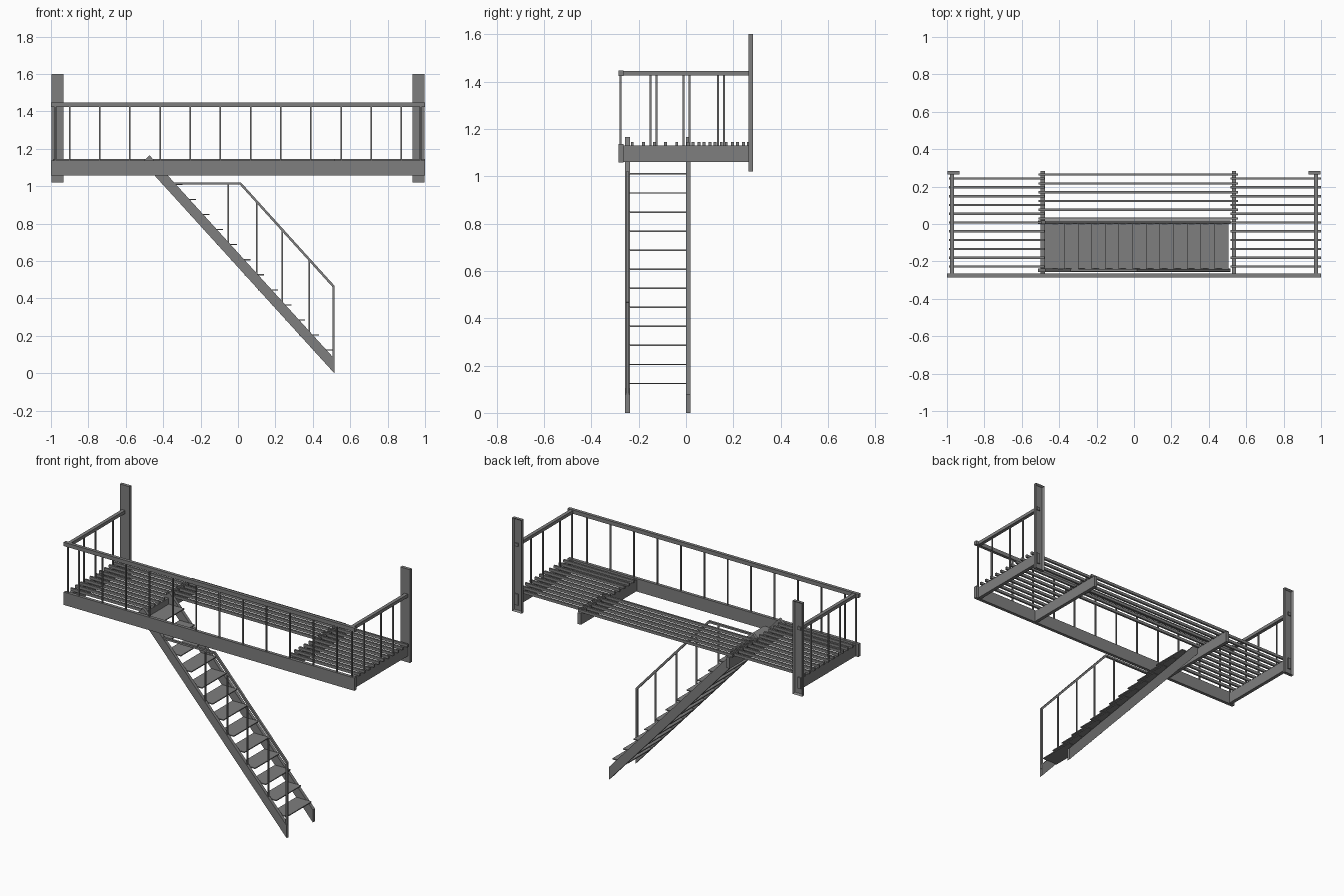
import bpy, bmesh
from mathutils import Vector

cube = bpy.data.objects.get("Cube")
if cube:
    bpy.data.objects.remove(cube, do_unlink=True)

steel = bpy.data.materials.new("grey steel")
steel.use_nodes = True
COLOUR = (0.21, 0.21, 0.21, 1)
steel.diffuse_color = COLOUR
steel.node_tree.nodes["Principled BSDF"].inputs["Base Color"].default_value = COLOUR


def finish(name, bm):
    bmesh.ops.recalc_face_normals(bm, faces=bm.faces)
    mesh = bpy.data.meshes.new(name)
    bm.to_mesh(mesh)
    bm.free()
    mesh.materials.append(steel)
    ob = bpy.data.objects.new(name, mesh)
    bpy.context.collection.objects.link(ob)
    return ob


def add_box(bm, x, y, z):
    """Box from (min, max) pairs."""
    verts = bmesh.ops.create_cube(bm, size=1)["verts"]
    for v in verts:
        v.co = Vector([(a + b) / 2 + c * (b - a) for (a, b), c in zip((x, y, z), v.co)])


def boxes(name, items):
    bm = bmesh.new()
    for item in items:
        add_box(bm, *item)
    return finish(name, bm)


def around(c, w):
    return (c - w / 2, c + w / 2)


def prism(name, outline, y):
    """Extrude an x-z outline between two y values."""
    bm = bmesh.new()
    face = bm.faces.new([bm.verts.new((px, y[0], pz)) for px, pz in outline])
    new = bmesh.ops.extrude_face_region(bm, geom=[face])["geom"]
    moved = [g for g in new if isinstance(g, bmesh.types.BMVert)]
    bmesh.ops.translate(bm, verts=moved, vec=(0, y[1] - y[0], 0))
    return finish(name, bm)


# Wall posts: channels open to the back
for side, sx in (("right", -1), ("left", 1)):
    bm = bmesh.new()
    add_box(bm, around(sx * 0.965, 0.066), (0.264, 0.284), (1.02, 1.6))
    bm.normal_update()
    back = [f for f in bm.faces if f.normal.y > 0.9]
    bmesh.ops.inset_region(bm, faces=back, thickness=0.012, depth=0)
    bmesh.ops.translate(bm, verts=back[0].verts, vec=(0, -0.012, 0))
    finish(side + "_wall_post", bm)

# Deck frame
FRONT = (-0.285, -0.265)
BEAM_Z = (1.06, 1.13)
boxes("front_beam", [((-1, 1), FRONT, (1.057, 1.137))])
boxes("side_beams", [(around(s * 0.973, 0.022), (-0.27, 0.279), BEAM_Z) for s in (-1, 1)])
boxes("middle_beams", [(around(x, 0.022), (-0.27, 0.284), BEAM_Z) for x in (-0.488, 0.535)])

# Deck slats: full depth at both ends, a strip along the wall between them
SLAT_Z = (1.128, 1.145)
for name, span, count, first in (("right_slats", (-0.99, -0.478), 11, 0.243),
                                 ("left_slats", (0.515, 1.0), 11, 0.243),
                                 ("wall_slats", (-0.51, 0.555), 6, 0.264)):
    boxes(name, [(span, around(first - 0.047 * i, 0.012), SLAT_Z) for i in range(count)])

# Guard rail
RAIL_Z = (1.425, 1.445)
boxes("front_handrail", [((-1, 1), FRONT, (1.423, 1.447))])
boxes("side_handrails", [(around(s * 0.973, 0.022), (-0.27, 0.279), RAIL_Z) for s in (-1, 1)])
BAR = 0.008
BAR_Z = (1.1, 1.435)
front_x = [-0.9 + 0.1612 * i for i in range(12)] + [-0.977, 0.977]
boxes("front_balusters", [(around(x, BAR), around(-0.276, BAR), BAR_Z) for x in front_x])
boxes("right_balusters", [(around(-0.973, BAR), around(y, BAR), BAR_Z) for y in (-0.125, -0.01, 0.16)])
boxes("left_balusters", [(around(0.973, BAR), around(y, BAR), BAR_Z) for y in (-0.15, 0.015, 0.135)])

# Stair stringers
STRINGER = [(0.515, 0), (0.515, 0.078), (-0.473, 1.165), (-0.512, 1.13)]
FRONT_STRINGER_Y = (-0.257, -0.237)
prism("front_stringer", STRINGER, FRONT_STRINGER_Y)
prism("back_stringer", STRINGER, (0.0, 0.02))

# Stair treads
treads = []
for i in range(13):
    tip = 0.505 - 0.073 * i
    treads.append(((tip - 0.105, tip), (-0.24, 0.003), around(0.124 + 0.0805 * i, 0.006)))
boxes("stair_treads", treads)

# Stair handrail: level at the top, then sloping down
RAIL_Y = around(-0.247, 0.014)
prism("stair_handrail", [(-0.34, 1.008), (0.01, 1.008), (0.506, 0.46), (0.516, 0.468),
                         (0.016, 1.02), (-0.34, 1.02)], RAIL_Y)


def rail_height(x):
    return min(1.012, 1.012 - (x - 0.013) * 1.104)


def stringer_height(x):
    return 0.05 + (0.515 - x) * 1.1


boxes("stair_balusters", [(around(x, BAR), around(-0.247, BAR), (stringer_height(x), rail_height(x)))
                          for x in (-0.052, 0.1, 0.237, 0.382)])
boxes("stair_end_post", [((0.505, 0.516), RAIL_Y, (0.05, 0.466))])
